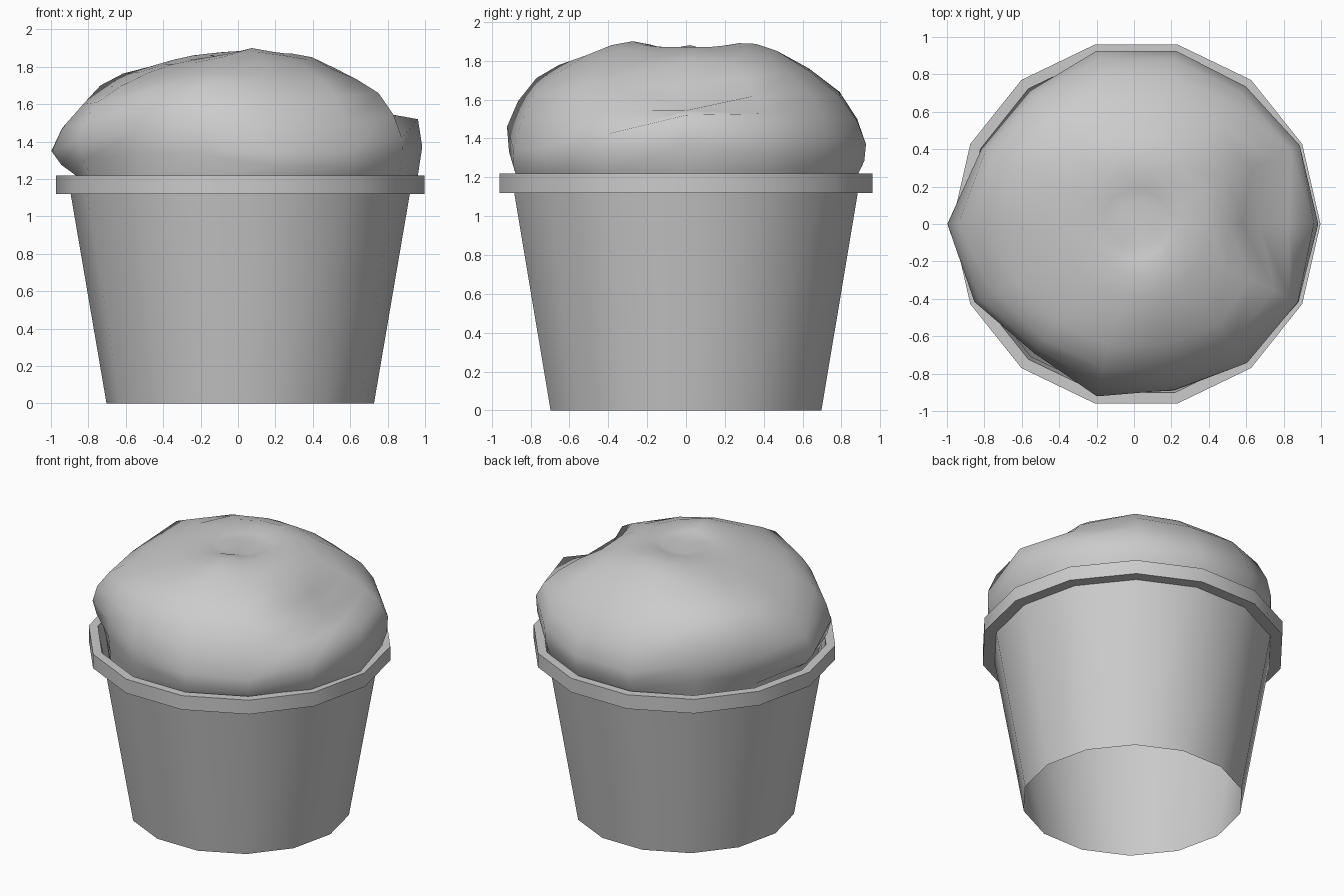
import bpy, bmesh, math

if "Cube" in bpy.data.objects:
    bpy.data.objects.remove(bpy.data.objects["Cube"])

N = 14      # sides
CX = 0.012  # shared axis


def lathe(name, rings, closed=False, tip=None, angle=40):
    """Skin rings; every ring is (radius, z), each a number or one value per side."""
    bm = bmesh.new()
    pick = lambda v, i: v[i] if isinstance(v, list) else v
    loops = []
    for r, z in rings:
        loops.append([bm.verts.new((CX + pick(r, i) * math.cos(math.tau * i / N),
                                    pick(r, i) * math.sin(math.tau * i / N),
                                    pick(z, i))) for i in range(N)])
    pairs = list(zip(loops, loops[1:]))
    if closed:
        pairs.append((loops[-1], loops[0]))
    for a, b in pairs:
        for i in range(N):
            j = (i + 1) % N
            bm.faces.new((a[i], a[j], b[j], b[i]))
    if tip:
        t = bm.verts.new(tip)
        for i in range(N):
            bm.faces.new((loops[-1][i], loops[-1][(i + 1) % N], t))
    bmesh.ops.recalc_face_normals(bm, faces=bm.faces)
    mesh = bpy.data.meshes.new(name)
    bm.to_mesh(mesh)
    bm.free()
    ob = bpy.data.objects.new(name, mesh)
    bpy.context.collection.objects.link(ob)
    bpy.ops.object.select_all(action='DESELECT')
    ob.select_set(True)
    bpy.context.view_layer.objects.active = ob
    bpy.ops.object.shade_smooth_by_angle(angle=math.radians(angle))
    return ob


def rounded(rings):
    """Insert a curved halfway ring between each pair of rings."""
    full = [[v if isinstance(v, list) else [v] * N for v in ring] for ring in rings]
    out = []
    for k in range(len(full) - 1):
        a, b, c = full[max(k - 1, 0)], full[k], full[k + 1]
        d = full[min(k + 2, len(full) - 1)]
        out.append(b)
        out.append([[(9 * (b[m][i] + c[m][i]) - a[m][i] - d[m][i]) / 16 for i in range(N)]
                    for m in (0, 1)])
    return out + [full[-1]]


# Tapered cup wall, open underneath
lathe("cup", [(0.715, 0), (0.91, 1.14)])

# Rolled rim band
lathe("cup_rim", [(0.905, 1.12), (0.985, 1.12), (0.985, 1.22), (0.925, 1.22)], closed=True)

# Lumpy scoop: base, bulge, shoulder and crown rings, counter-clockwise from +x
base_r = [.95, .93, .91, .91, .91, .89, .88, .88, .89, .87, .90, .90, .91, .94]
bulge_r = [.95, .97, .94, .95, .95, .91, .92, 1.01, .96, .88, .945, .91, .95, .96]
bulge_z = [1.52, 1.43, 1.40, 1.37, 1.37, 1.42, 1.42, 1.35, 1.40, 1.46, 1.46, 1.34, 1.35, 1.42]
shoulder_r = [.66, .82, .82, .81, .81, .82, .83, .84, .85, .79, .79, .80, .82, .82]
shoulder_z = [1.56, 1.62, 1.63, 1.62, 1.64, 1.67, 1.70, 1.60, 1.61, 1.67, 1.71, 1.63, 1.64, 1.66]
crown_r = [.49, .54, .54, .48, .48, .54, .54, .54, .54, .54, .54, .52, .54, .54]
crown_z = [1.80, 1.79, 1.82, 1.85, 1.85, 1.83, 1.80, 1.77, 1.77, 1.78, 1.82, 1.83, 1.81, 1.79]
top_z = [1.87, 1.87, 1.88, 1.89, 1.88, 1.87, 1.86, 1.84, 1.84, 1.85, 1.87, 1.90, 1.88, 1.87]
lathe("ice_cream", rounded([(0.87, 1.13), (base_r, 1.22), (bulge_r, bulge_z),
                            (shoulder_r, shoulder_z), (crown_r, crown_z), (0.28, top_z),
                            (0.12, 1.855)]), tip=(0.03, 0.02, 1.88), angle=60)
